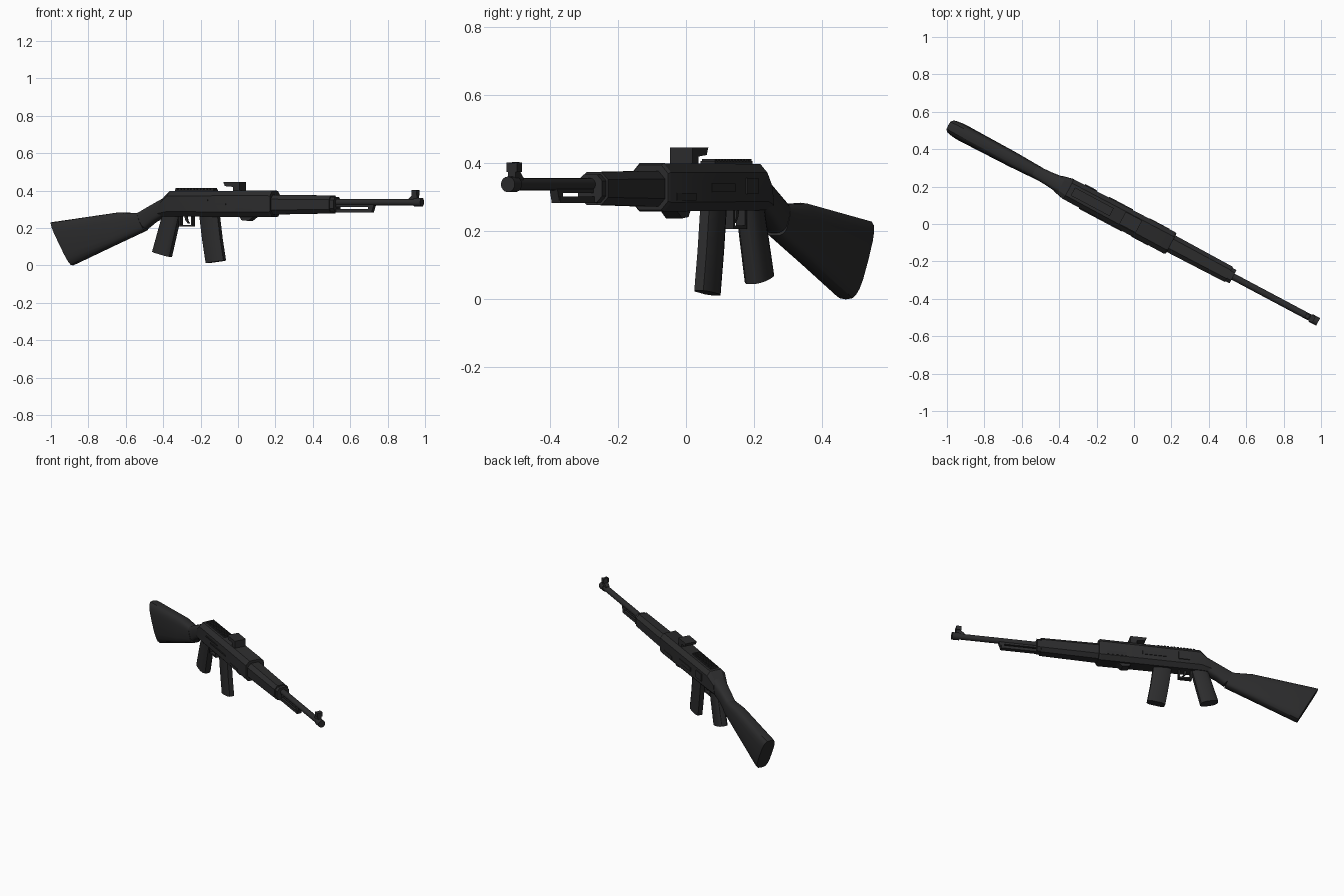
import bpy, bmesh, math
from mathutils import Matrix, Vector

if "Cube" in bpy.data.objects:
    bpy.data.objects.remove(bpy.data.objects["Cube"])

# The rifle is modelled along local x (muzzle at +x), then turned about z
TURN = Matrix.Rotation(math.radians(-28), 4, 'Z')

black = bpy.data.materials.new("matte_black")
black.diffuse_color = (0.025, 0.025, 0.026, 1)
black.use_nodes = True
black.node_tree.nodes["Principled BSDF"].inputs["Base Color"].default_value = black.diffuse_color


def finish(name, bm, smooth=30):
    bmesh.ops.recalc_face_normals(bm, faces=bm.faces)
    bmesh.ops.transform(bm, matrix=TURN, verts=bm.verts)
    mesh = bpy.data.meshes.new(name)
    bm.to_mesh(mesh)
    bm.free()
    mesh.materials.append(black)
    ob = bpy.data.objects.new(name, mesh)
    bpy.context.collection.objects.link(ob)
    bpy.context.view_layer.objects.active = ob
    ob.select_set(True)
    bpy.ops.object.shade_smooth_by_angle(angle=math.radians(smooth))
    ob.select_set(False)
    return ob


def chamfered(c):
    """Unit square outline with corners cut by c."""
    k = 1 - c
    return [(1, k), (k, 1), (-k, 1), (-1, k), (-1, -k), (-k, -1), (k, -1), (1, -k)]


def rounded(n=20, p=0.6):
    """Superellipse outline."""
    f = lambda t: math.copysign(abs(t) ** p, t)
    return [(f(math.cos(2 * math.pi * i / n)), f(math.sin(2 * math.pi * i / n))) for i in range(n)]


def loft(name, outline, sections):
    """Each section: bottom (x, z), top (x, z), half width."""
    bm = bmesh.new()
    rings = []
    for a, b, w in sections:
        a, b = Vector(a), Vector(b)
        mid, half = (a + b) / 2, (b - a) / 2
        ring = []
        for s, t in outline:
            p = mid + half * t
            ring.append(bm.verts.new((p.x, s * w, p.y)))
        rings.append(ring)
    n = len(outline)
    for r, q in zip(rings, rings[1:]):
        for i in range(n):
            bm.faces.new((r[i], r[(i + 1) % n], q[(i + 1) % n], q[i]))
    bm.faces.new(rings[0])
    bm.faces.new(rings[-1])
    return finish(name, bm)


def profile(name, pts, w, y=0):
    """Side profile (x, z) extruded to half width w."""
    bm = bmesh.new()
    face = bm.faces.new([bm.verts.new((x, y - w, z)) for x, z in pts])
    ext = bmesh.ops.extrude_face_region(bm, geom=[face])
    vs = [g for g in ext['geom'] if isinstance(g, bmesh.types.BMVert)]
    bmesh.ops.translate(bm, vec=(0, 2 * w, 0), verts=vs)
    return finish(name, bm)


def block(name, x0, x1, z0, z1, w, y=0):
    return profile(name, [(x0, z0), (x1, z0), (x1, z1), (x0, z1)], w, y)


def tube(name, x0, x1, z, r, n=16):
    bm = bmesh.new()
    m = Matrix.Translation(((x0 + x1) / 2, 0, z)) @ Matrix.Rotation(math.pi / 2, 4, 'Y')
    bmesh.ops.create_cone(bm, cap_ends=True, segments=n, radius1=r, radius2=r, depth=x1 - x0, matrix=m)
    return finish(name, bm)


# Shoulder stock and wrist
loft("stock", rounded(), [
    ((-1.0, 0.0), (-1.125, 0.232), 0.042),
    ((-0.985, 0.006), (-1.09, 0.236), 0.046),
    ((-0.75, 0.106), (-0.72, 0.284), 0.042),
    ((-0.555, 0.187), (-0.60, 0.28), 0.036)])
loft("wrist", rounded(), [
    ((-0.55, 0.195), (-0.62, 0.272), 0.034),
    ((-0.50, 0.232), (-0.53, 0.318), 0.038),
    ((-0.44, 0.262), (-0.44, 0.362), 0.046)])

# Receiver
loft("receiver", chamfered(0.38), [
    ((-0.465, 0.262), (-0.455, 0.345), 0.046),
    ((-0.405, 0.262), (-0.395, 0.398), 0.06),
    ((0.215, 0.258), (0.215, 0.40), 0.065),
    ((0.225, 0.263), (0.225, 0.395), 0.06)])

# Handguard with end ring
loft("handguard", chamfered(0.45), [
    ((0.2, 0.272), (0.2, 0.378), 0.05),
    ((0.575, 0.278), (0.575, 0.374), 0.046)])
loft("handguard_ring", chamfered(0.45), [
    ((0.575, 0.285), (0.575, 0.367), 0.04),
    ((0.60, 0.285), (0.60, 0.367), 0.04)])

# Barrel, muzzle and rod below the barrel
tube("barrel", 0.55, 1.1, 0.338, 0.018)
tube("muzzle", 1.07, 1.115, 0.338, 0.023)
block("under_rod", 0.58, 0.815, 0.283, 0.302, 0.015)
profile("under_rod_end", [(0.795, 0.283), (0.815, 0.283), (0.83, 0.325), (0.795, 0.325)], 0.013)
block("upper_rod", 0.58, 0.80, 0.312, 0.325, 0.012)

# Front sight
profile("front_sight", [(1.04, 0.335), (1.09, 0.335), (1.09, 0.40), (1.065, 0.403),
                        (1.06, 0.375), (1.04, 0.358)], 0.012)
for side in (-1, 1):
    block("front_sight_ear", 1.06, 1.09, 0.375, 0.402, 0.004, side * 0.014)

# Optic block with overhanging hood
profile("optic", [(-0.01, 0.39), (0.03, 0.39), (0.03, 0.446), (-0.07, 0.446),
                  (-0.06, 0.424), (-0.01, 0.42)], 0.037)

# Ridged top rail
block("top_rail", -0.37, -0.135, 0.39, 0.407, 0.024)
for i in range(12):
    x = -0.368 + i * 0.0197
    block("rail_ridge", x, x + 0.011, 0.405, 0.413, 0.022)

# Side plates on the receiver
for x0, x1, z0, z1, side in ((-0.185, -0.04, 0.315, 0.34, 1), (-0.33, -0.26, 0.31, 0.357, 1),
                             (0.06, 0.18, 0.29, 0.313, 1), (-0.30, -0.15, 0.345, 0.352, -1),
                             (-0.24, -0.04, 0.322, 0.33, -1), (0.02, 0.12, 0.29, 0.305, -1)):
    block("side_plate", x0, x1, z0, z1, 0.004, side * 0.0625)

# Catch under the receiver
profile("front_catch", [(0.02, 0.265), (0.035, 0.242), (0.075, 0.238), (0.115, 0.265)], 0.027)

# Magazine
loft("magazine", chamfered(0.4), [
    ((-0.228, 0.275), (-0.118, 0.275), 0.025),
    ((-0.21, 0.14), (-0.10, 0.14), 0.025),
    ((-0.188, 0.012), (-0.08, 0.026), 0.025)])

# Pistol grip
loft("pistol_grip", rounded(16, 0.75), [
    ((-0.45, 0.28), (-0.345, 0.28), 0.034),
    ((-0.515, 0.074), (-0.405, 0.045), 0.034)])

# Trigger guard and trigger
block("guard_bottom", -0.35, -0.268, 0.207, 0.217, 0.015)
block("guard_front", -0.278, -0.268, 0.207, 0.27, 0.015)
block("guard_back", -0.352, -0.342, 0.207, 0.27, 0.015)
profile("trigger", [(-0.325, 0.27), (-0.308, 0.27), (-0.303, 0.24), (-0.293, 0.225),
                    (-0.302, 0.225), (-0.315, 0.24)], 0.006)
